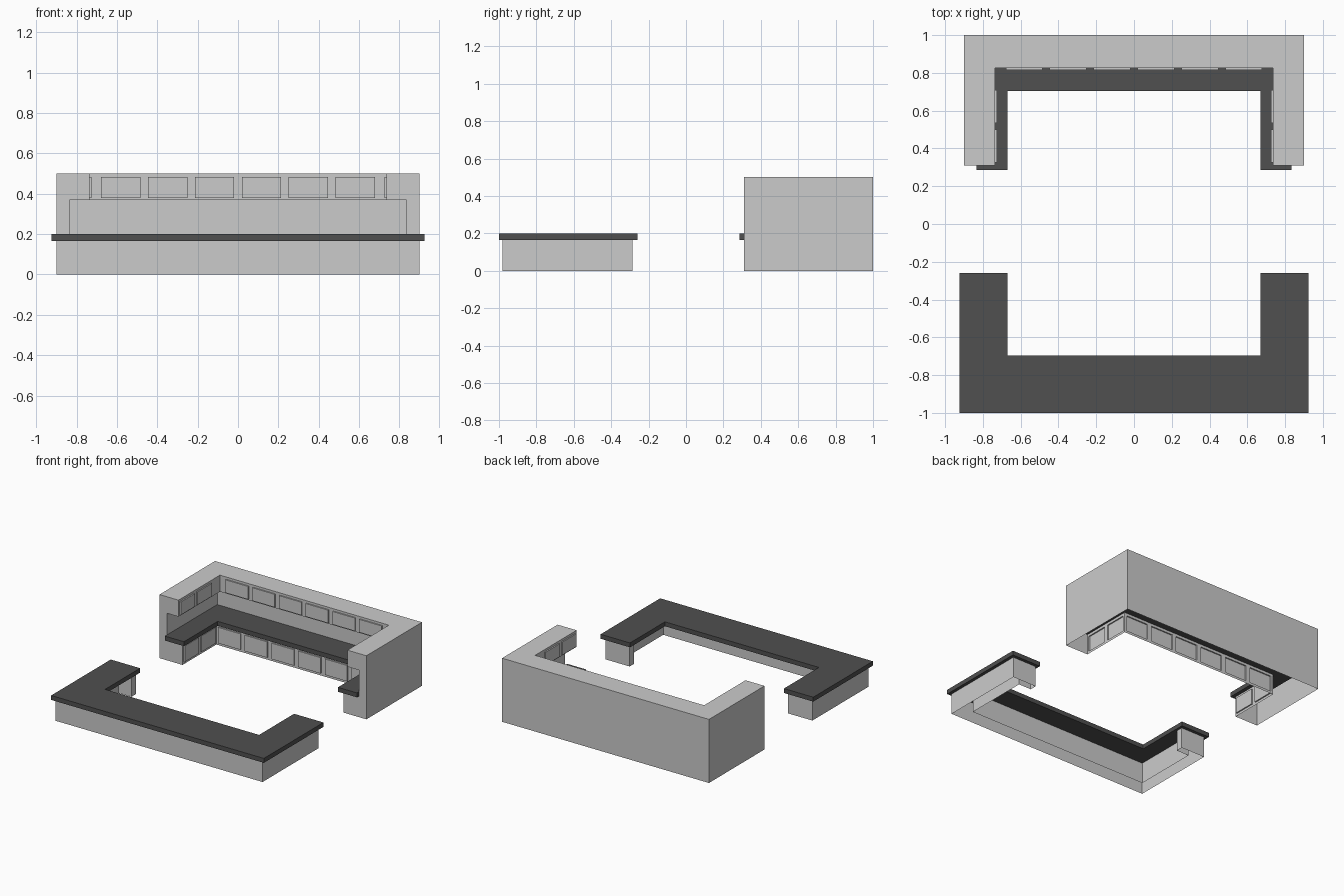
import bpy, bmesh
from mathutils import Vector

if "Cube" in bpy.data.objects:
    bpy.data.objects.remove(bpy.data.objects["Cube"])

dark = bpy.data.materials.new("dark_stone")
dark.diffuse_color = (0.08, 0.08, 0.08, 1)
dark.use_nodes = True
dark.node_tree.nodes["Principled BSDF"].inputs["Base Color"].default_value = dark.diffuse_color


def finish(bm, name, mat=None):
    bmesh.ops.remove_doubles(bm, verts=bm.verts, dist=1e-5)
    me = bpy.data.meshes.new(name)
    bm.to_mesh(me)
    bm.free()
    ob = bpy.data.objects.new(name, me)
    bpy.context.collection.objects.link(ob)
    if mat:
        me.materials.append(mat)
    return ob


def face(bm, pts):
    return bm.faces.new([bm.verts.new(p) for p in pts])


def mirrored(half):
    """Close an outline given for +x by adding its mirror image."""
    return half + [(-x, y) for x, y in reversed(half)]


def slab(name, outline, z0, z1, mat):
    bm = bmesh.new()
    f = face(bm, [(x, y, z0) for x, y in outline])
    top = bmesh.ops.extrude_face_region(bm, geom=[f])["geom"]
    bmesh.ops.translate(bm, vec=(0, 0, z1 - z0),
                        verts=[v for v in top if isinstance(v, bmesh.types.BMVert)])
    bmesh.ops.recalc_face_normals(bm, faces=bm.faces)
    return finish(bm, name, mat)


END = 0.31   # front end of the back unit's arms


def ring(x, y, z):
    return [Vector(p) for p in ((-x, END, z), (-x, y, z), (x, y, z), (x, END, z))]


def sweep(bm, rings):
    for a, b in zip(rings, rings[1:]):
        for i in range(3):
            face(bm, (a[i], a[i + 1], b[i + 1], b[i]))


def panel_wall(bm, x, y, z0, z1, p0, p1, arm_panels):
    """U-shaped wall whose door panels stand slightly proud."""
    r = ring(x, y, 0)
    long_panels = [(x + c - 0.0975, x + c + 0.0975)
                   for c in [(i - 2.5) * 0.2325 for i in range(6)]]
    n = y - END
    back_arm = [(n - b, n - a) for a, b in reversed(arm_panels)]
    for a, b, panels in ((r[0], r[1], arm_panels), (r[1], r[2], long_panels),
                         (r[2], r[3], back_arm)):
        d = (b - a).normalized()
        out = d.cross(Vector((0, 0, 1))) * 0.01
        cuts = [0] + [c for p in panels for c in p] + [(b - a).length]
        zs = [z0, p0, p1, z1]
        for i, (u0, u1) in enumerate(zip(cuts, cuts[1:])):
            for j in range(3):
                q = [a + d * u + Vector((0, 0, z)) for u, z in
                     ((u0, zs[j]), (u1, zs[j]), (u1, zs[j + 1]), (u0, zs[j + 1]))]
                if i % 2 and j == 1:
                    o = [p + out for p in q]
                    face(bm, o)
                    for k in range(4):
                        m = (k + 1) % 4
                        face(bm, (q[k], q[m], o[m], o[k]))
                else:
                    face(bm, q)


# Back cabinet: open-bottomed shell with a niche, doors above and below
bm = bmesh.new()
sweep(bm, [ring(0.835, 0.935, 0.165), ring(0.835, 0.935, 0.37), ring(0.735, 0.825, 0.37)])
sweep(bm, [ring(0.735, 0.825, 0.5), ring(0.9, 1.0, 0.5), ring(0.9, 1.0, 0)])
arm = [(0.015, 0.19), (0.225, 0.40)]
panel_wall(bm, 0.735, 0.825, 0.37, 0.5, 0.38, 0.482, arm)
panel_wall(bm, 0.70, 0.73, 0, 0.165, 0.02, 0.145, arm)
# Arm end caps
cap = [(0.9, 0), (0.7, 0), (0.7, 0.165), (0.835, 0.165),
       (0.835, 0.37), (0.735, 0.37), (0.735, 0.5), (0.9, 0.5)]
face(bm, [(-x, END, z) for x, z in cap])
face(bm, [(x, END, z) for x, z in reversed(cap)])
finish(bm, "back_cabinet")

# Back worktop
slab("back_worktop", mirrored([(0.67, 0.705), (0.67, 0.285), (0.835, 0.285), (0.835, 0.935)]),
     0.165, 0.2, dark)

# Front bar base: thin hooked wall, open at the bottom
base = mirrored([(0.8, -0.86), (0.8, -0.34), (0.69, -0.34), (0.69, -0.285),
                 (0.9, -0.285), (0.9, -0.98)])
bm = bmesh.new()
for (x0, y0), (x1, y1) in zip(base, base[1:] + base[:1]):
    face(bm, [(x0, y0, 0), (x0, y0, 0.165), (x1, y1, 0.165), (x1, y1, 0)])
finish(bm, "front_bar_base")

# Front bar worktop
slab("front_bar_worktop", mirrored([(0.67, -0.695), (0.67, -0.26), (0.925, -0.26), (0.925, -1.0)]),
     0.165, 0.2, dark)
